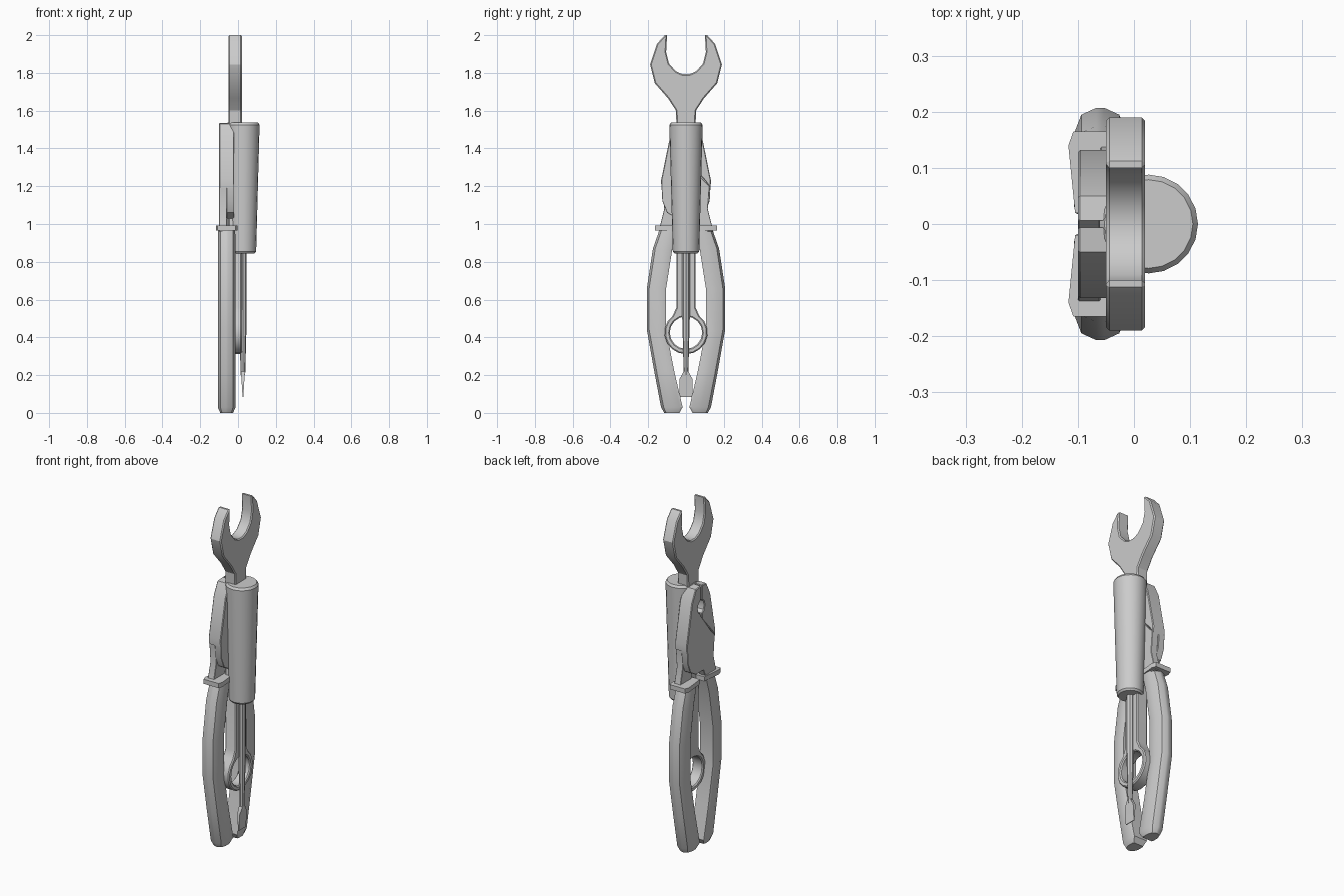
import bpy, bmesh
from math import pi, sin, cos, radians
from mathutils import Matrix

if "Cube" in bpy.data.objects:
    bpy.data.objects.remove(bpy.data.objects["Cube"])


def finish(ob, angle=30):
    bpy.ops.object.select_all(action='DESELECT')
    ob.select_set(True)
    bpy.context.view_layer.objects.active = ob
    bpy.ops.object.shade_smooth_by_angle(angle=radians(angle))
    return ob


def plate(name, loops, x0, x1, bevel=0.004):
    """Fill closed (y, z) outlines and extrude them from x0 to x1."""
    cu = bpy.data.curves.new(name, 'CURVE')
    cu.dimensions, cu.fill_mode = '2D', 'BOTH'
    cu.extrude = (x1 - x0) / 2 - bevel
    cu.bevel_depth, cu.bevel_resolution, cu.offset = bevel, 0, -bevel
    for pts in loops:
        sp = cu.splines.new('POLY')
        sp.points.add(len(pts) - 1)
        for p, (y, z) in zip(sp.points, pts):
            p.co = (y, z, 0, 1)
        sp.use_cyclic_u = True
    ob = bpy.data.objects.new(name, cu)
    bpy.context.collection.objects.link(ob)
    bpy.ops.object.select_all(action='DESELECT')
    ob.select_set(True)
    bpy.context.view_layer.objects.active = ob
    bpy.ops.object.convert(target='MESH')
    ob = bpy.context.object
    # local x -> y, local y -> z, extrusion -> x
    ob.data.transform(Matrix(((0, 0, 1, (x0 + x1) / 2), (1, 0, 0, 0),
                              (0, 1, 0, 0), (0, 0, 0, 1))))
    bm = bmesh.new()
    bm.from_mesh(ob.data)
    bmesh.ops.remove_doubles(bm, verts=bm.verts, dist=1e-5)
    bmesh.ops.recalc_face_normals(bm, faces=bm.faces)
    bm.to_mesh(ob.data)
    bm.free()
    return finish(ob)


def loft(name, rings):
    """Skin a list of equally sized point rings and cap both ends."""
    bm = bmesh.new()
    vs = [[bm.verts.new(p) for p in r] for r in rings]
    n = len(vs[0])
    for a, b in zip(vs, vs[1:]):
        for i in range(n):
            j = (i + 1) % n
            bm.faces.new((a[i], a[j], b[j], b[i]))
    bm.faces.new(vs[0])
    bm.faces.new(vs[-1])
    bmesh.ops.recalc_face_normals(bm, faces=bm.faces)
    me = bpy.data.meshes.new(name)
    bm.to_mesh(me)
    bm.free()
    ob = bpy.data.objects.new(name, me)
    bpy.context.collection.objects.link(ob)
    return finish(ob)


PX = -0.06  # pliers mid-plane


def half_turn(ob, name):
    """Second lever: the same part turned 180 degrees about the pliers axis."""
    c = ob.copy()
    c.data = ob.data.copy()
    c.name = name
    c.data.transform(Matrix.Translation((2 * PX, 0, 0)) @ Matrix.Rotation(pi, 4, 'Z'))
    bpy.context.collection.objects.link(c)


# wrench: open jaw, shaft and ring end in one outline
half = [(0.055, 1.81), (0.09, 1.85), (0.105, 1.91), (0.10, 2.0), (0.112, 2.0),
        (0.153, 1.955), (0.19, 1.845), (0.165, 1.745), (0.095, 1.665),
        (0.053, 1.6), (0.05, 1.5), (0.05, 0.56)]
RZ = 0.425
arc = [(0.114 * cos(a), RZ + 0.114 * sin(a))
       for a in [radians(52 - 142 * i / 7) for i in range(8)]]
right = [(0.02, 1.793)] + half + arc
outline = right + [(-y, z) for y, z in reversed(right[:-1])]
hole = [(0.086 * cos(a), RZ + 0.086 * sin(a)) for a in [2 * pi * i / 16 for i in range(16)]]
plate("wrench", [outline, hole], -0.05, 0.02, 0.006)


# screwdriver handle, round shaft and flat blade
SX = 0.026


def ring(rx, ry, z, n=20):
    return [(SX + rx * cos(2 * pi * i / n), ry * sin(2 * pi * i / n), z) for i in range(n)]


loft("screwdriver_handle", [ring(r, r, z) for r, z in
     [(0.062, 0.845), (0.07, 0.855), (0.088, 1.525), (0.079, 1.538)]])
loft("screwdriver_shaft", [ring(rx, ry, z, 8) for rx, ry, z in
     [(0.012, 0.012, 0.2), (0.02, 0.02, 0.5), (0.02, 0.02, 0.86)]])


def rect(rx, ry, z):
    return [(SX + a * rx, b * ry, z) for a, b in [(-1, -1), (1, -1), (1, 1), (-1, 1)]]


loft("screwdriver_blade", [rect(*s) for s in
     [(0.002, 0.033, 0.085), (0.008, 0.034, 0.18), (0.011, 0.012, 0.22)]])

# pliers jaw, with the round pipe notch on its inner side
jaw = [(0.006, 1.535), (0.05, 1.53), (0.085, 1.46), (0.132, 1.23), (0.13, 1.19),
       (0.10, 1.23), (0.006, 1.335), (0.006, 1.37), (0.024, 1.385), (0.03, 1.41),
       (0.024, 1.435), (0.006, 1.45)]
half_turn(plate("jaw_right", [jaw], -0.10, -0.02), "jaw_left")

# half-thickness pivot body, crossing over to the opposite leg
body = [(0.006, 1.36), (0.04, 1.33), (0.13, 1.21), (0.125, 1.12), (0.10, 1.06),
        (0.05, 1.03), (-0.02, 1.03), (-0.05, 0.96), (-0.145, 0.96), (-0.115, 1.08),
        (-0.125, 1.20), (-0.09, 1.235)]
half_turn(plate("lever_right", [body], -0.10, PX, 0.002), "lever_left")

# collar above each grip
collar = [(-0.105, 0.02), (-0.117, 0.14), (-0.108, 0.165), (-0.012, 0.165),
          (-0.003, 0.14), (-0.015, 0.02)]
half_turn(loft("collar_right", [[(x, y, z) for x, y in collar] for z in (0.965, 0.992)]),
          "collar_left")

# grips: flat inside, rounded outside
section = [(0, -0.9), (0.12, -1), (0.55, -1), (0.88, -0.72), (1, -0.15),
           (1, 0.15), (0.88, 0.72), (0.55, 1), (0.12, 1), (0, 0.9)]
stations = [(0.035, 0.115, 0.0, 0.034), (0.018, 0.132, 0.03, 0.047),
            (0.062, 0.168, 0.22, 0.047), (0.105, 0.207, 0.44, 0.047),
            (0.105, 0.207, 0.66, 0.047), (0.072, 0.175, 0.87, 0.047),
            (0.045, 0.14, 0.97, 0.045)]
half_turn(loft("grip_right", [[(PX + v * w, a + u * (b - a), z) for u, v in section]
                              for a, b, z, w in stations]), "grip_left")
